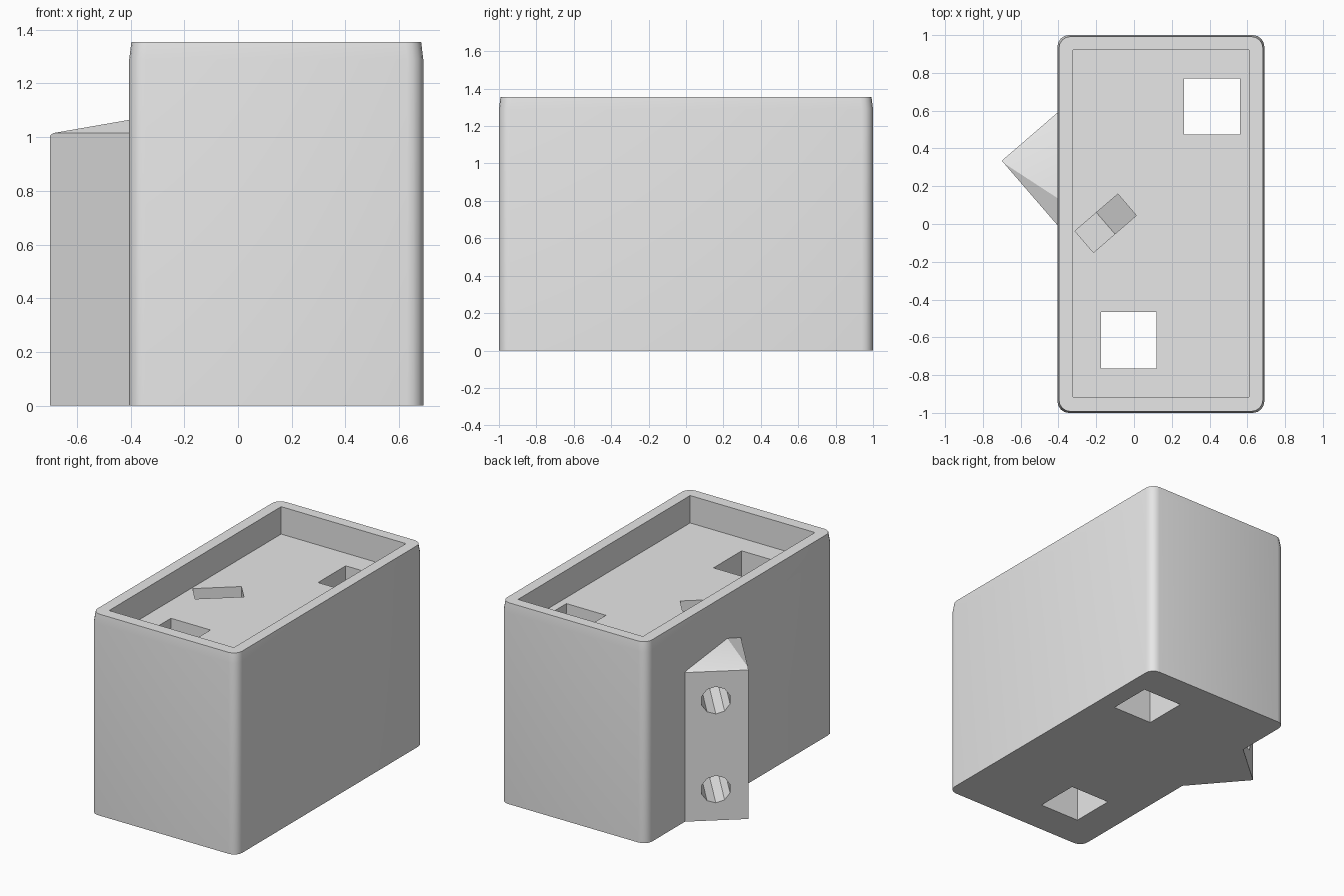
import bpy, bmesh
from math import sin, cos, pi, radians
from mathutils import Vector

if "Cube" in bpy.data.objects:
    bpy.data.objects.remove(bpy.data.objects["Cube"], do_unlink=True)

grey = bpy.data.materials.new("plain_grey")
grey.use_nodes = True
grey.diffuse_color = (0.8, 0.8, 0.8, 1)
grey.node_tree.nodes["Principled BSDF"].inputs["Base Color"].default_value = (0.8, 0.8, 0.8, 1)

HEIGHT, FLOOR = 1.355, 1.17
LEFT, RIGHT = -0.405, 0.69


def convex(name, points):
    """Solid convex part wrapped around the given points."""
    bm = bmesh.new()
    verts = [bm.verts.new(p) for p in points]
    bmesh.ops.convex_hull(bm, input=verts)
    bmesh.ops.delete(bm, geom=[v for v in bm.verts if not v.link_faces], context='VERTS')
    bmesh.ops.dissolve_limit(bm, angle_limit=radians(0.2), verts=bm.verts, edges=bm.edges)
    bmesh.ops.recalc_face_normals(bm, faces=bm.faces)
    mesh = bpy.data.meshes.new(name)
    bm.to_mesh(mesh)
    bm.free()
    mesh.materials.append(grey)
    ob = bpy.data.objects.new(name, mesh)
    bpy.context.collection.objects.link(ob)
    return ob


def box(name, x0, x1, y0, y1, z0, z1):
    return convex(name, [(x, y, z) for x in (x0, x1) for y in (y0, y1) for z in (z0, z1)])


def rounded_ring(inset, z, radius=0.06, steps=4):
    """Rounded rectangle outline of the housing at one height."""
    cx, hx, hy = (LEFT + RIGHT) / 2, (RIGHT - LEFT) / 2 - inset, 1 - inset
    ring = []
    for q, (sx, sy) in enumerate([(1, 1), (-1, 1), (-1, -1), (1, -1)]):
        for i in range(steps + 1):
            a = (q + i / steps) * pi / 2
            ring.append((cx + sx * (hx - radius) + radius * cos(a),
                         sy * (hy - radius) + radius * sin(a), z))
    return ring


# Frame of the angled bracket: u runs along its drilled face, v runs inward
ANGLE = radians(40.8)


def bracket(u, v, z):
    return Vector((-0.7 + u * cos(ANGLE) + v * sin(ANGLE),
                   0.335 + u * sin(ANGLE) - v * cos(ANGLE), z))


def combine(target, tool, operation):
    mod = target.modifiers.new(operation.lower(), 'BOOLEAN')
    mod.operation = operation
    mod.solver = 'EXACT'
    mod.object = tool
    bpy.context.view_layer.objects.active = target
    bpy.ops.object.modifier_apply(modifier=mod.name)
    bpy.data.objects.remove(tool, do_unlink=True)


# Housing, drawn in slightly near the rim
housing = convex("housing", rounded_ring(0, 0) + rounded_ring(0, 1.29) + rounded_ring(0.008, HEIGHT))

# Angled bracket with a hipped top, running into the housing
lug = [(u, v, z) for u in (0, 0.4)
       for v, z in ((0, 0), (0, 1.006), (0.018, 1.015), (0.71, 0), (0.71, 1.015))]
lug.append((0.2, 0.71, 1.12))
combine(housing, convex("bracket", [bracket(*p) for p in lug]), 'UNION')

# Tray recess and two square shafts through the floor
cutters = [
    box("tray", -0.322, 0.61, -0.915, 0.92, FLOOR, 1.6),
    box("back_shaft", 0.265, 0.56, 0.475, 0.77, -0.2, 1.4),
    box("front_shaft", -0.175, 0.12, -0.765, -0.465, -0.2, 1.4),
]

# Slot with a pointed bottom, dropping from the tray past both screw holes
slot = [(u, v, z) for v in (0.535, 0.685)
        for u, z in ((0.05, 1.3), (0.35, 1.3), (0.35, 0.125), (0.2, 0.04), (0.05, 0.125))]
cutters.append(convex("nut_slot", [bracket(*p) for p in slot]))

# Two horizontal screw holes in the bracket face
for z in (0.21, 0.81):
    ring = [(0.2 + 0.092 * cos(i * pi / 5 + pi / 10), z + 0.092 * sin(i * pi / 5 + pi / 10))
            for i in range(10)]
    cutters.append(convex("screw_hole", [bracket(u, v, h) for v in (-0.1, 0.8) for u, h in ring]))

for cutter in cutters:
    combine(housing, cutter, 'DIFFERENCE')

# Smooth rounded corners, keep every other edge crisp
bpy.ops.object.select_all(action='DESELECT')
housing.select_set(True)
bpy.context.view_layer.objects.active = housing
bpy.ops.object.shade_smooth_by_angle(angle=radians(28))
